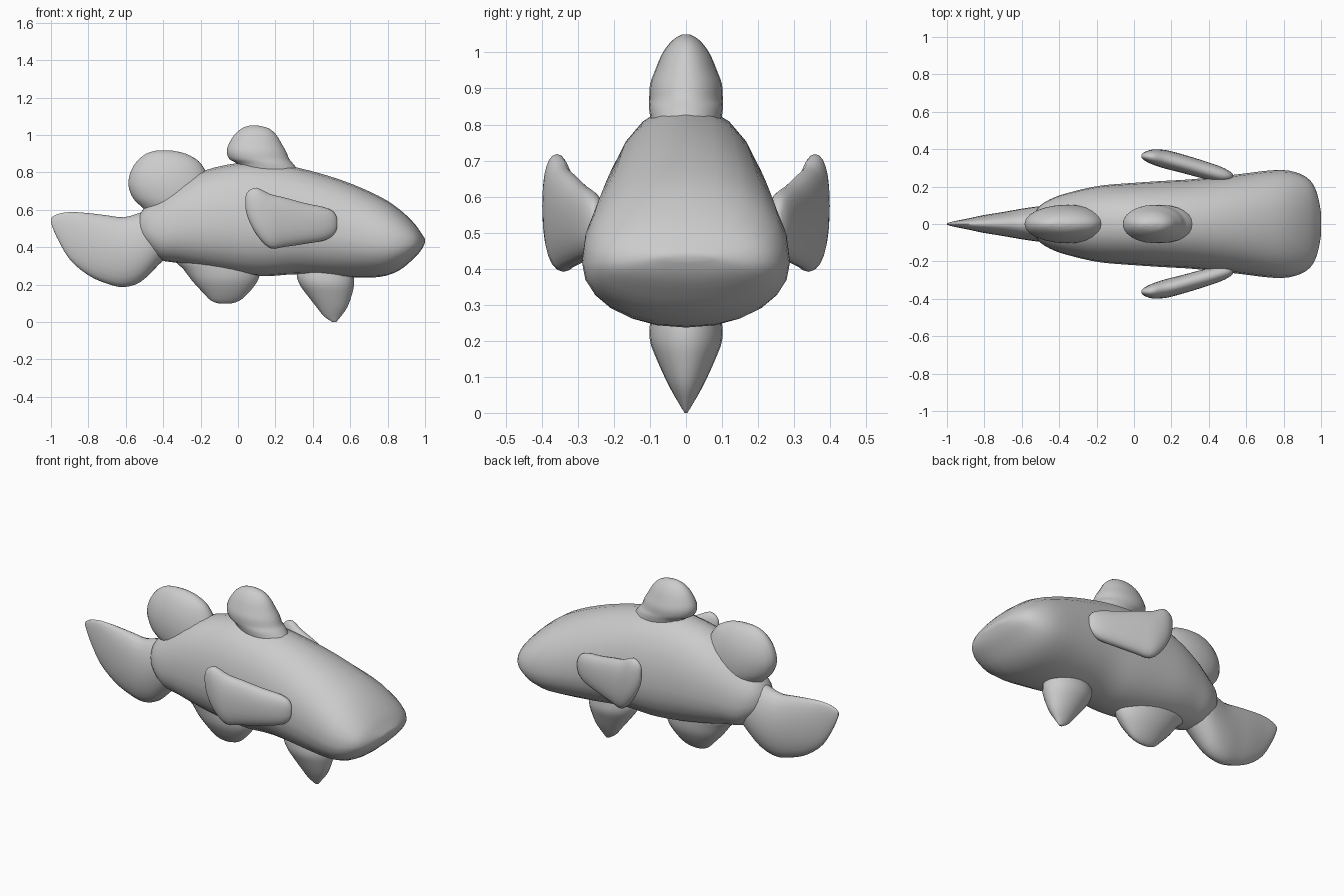
import bpy
import bmesh
from math import cos, sin, pi, copysign


def smooth_rows(rows, steps=3):
    """Catmull-Rom interpolation between section rows."""
    out = []
    for i in range(len(rows) - 1):
        a, b, c, d = (rows[max(0, min(len(rows) - 1, i + k))] for k in (-1, 0, 1, 2))
        for s in range(steps):
            t = s / steps
            out.append([0.5 * (2 * q + (r - p) * t + (2 * p - 5 * q + 4 * r - u) * t * t
                               + (3 * q - p - 3 * r + u) * t ** 3)
                        for p, q, r, u in zip(a, b, c, d)])
    out.append(list(rows[-1]))
    return out


def loft(name, rows, axis, mid=0.5, power=1.0, sides=24):
    """Rows: position on axis, low edge, high edge, half width, y centre.
    axis 'x' stacks y-z sections, axis 'z' stacks x-y sections."""
    bm = bmesh.new()
    rings = []
    for pos, lo, hi, w, yc in smooth_rows(rows):
        ring = []
        centre = lo + (hi - lo) * mid
        for k in range(sides):
            c, s = cos(2 * pi * k / sides), sin(2 * pi * k / sides)
            c, s = (copysign(abs(v) ** power, v) for v in (c, s))
            y = yc + max(w, 0.001) * c
            v = centre + s * ((hi - centre) if s > 0 else (centre - lo))
            ring.append(bm.verts.new((pos, y, v) if axis == 'x' else (v, y, pos)))
        rings.append(ring)
    for r0, r1 in zip(rings, rings[1:]):
        for k in range(sides):
            j = (k + 1) % sides
            bm.faces.new((r0[k], r0[j], r1[j], r1[k]))
    bm.faces.new(rings[0])
    bm.faces.new(rings[-1])
    bmesh.ops.recalc_face_normals(bm, faces=bm.faces)
    mesh = bpy.data.meshes.new(name)
    bm.to_mesh(mesh)
    bm.free()
    ob = bpy.data.objects.new(name, mesh)
    bpy.context.collection.objects.link(ob)
    bpy.ops.object.select_all(action='DESELECT')
    bpy.context.view_layer.objects.active = ob
    ob.select_set(True)
    bpy.ops.object.shade_smooth_by_angle(angle=1.0)
    return ob


# Body, tail end to blunt wide nose
loft("body", [
    (-0.54, 0.47, 0.55, 0.04, 0), (-0.50, 0.41, 0.61, 0.10, 0),
    (-0.42, 0.335, 0.67, 0.145, 0), (-0.32, 0.315, 0.74, 0.175, 0),
    (-0.18, 0.285, 0.81, 0.205, 0), (0.0, 0.255, 0.85, 0.22, 0),
    (0.15, 0.245, 0.85, 0.23, 0), (0.32, 0.255, 0.825, 0.24, 0),
    (0.55, 0.24, 0.76, 0.265, 0), (0.75, 0.24, 0.675, 0.288, 0),
    (0.86, 0.275, 0.605, 0.278, 0), (0.94, 0.34, 0.53, 0.235, 0),
    (0.98, 0.385, 0.475, 0.16, 0), (1.0, 0.425, 0.445, 0.06, 0)],
    'x', mid=0.42, power=0.93)

# Tail fin, wedge thinning to the tip
loft("tail_fin", [
    (-1.0, 0.53, 0.555, 0.004, 0), (-0.97, 0.455, 0.575, 0.013, 0),
    (-0.90, 0.335, 0.588, 0.027, 0), (-0.80, 0.25, 0.582, 0.048, 0),
    (-0.70, 0.205, 0.57, 0.064, 0), (-0.61, 0.187, 0.56, 0.08, 0),
    (-0.52, 0.215, 0.585, 0.093, 0), (-0.43, 0.30, 0.61, 0.10, 0),
    (-0.35, 0.38, 0.6, 0.08, 0)], 'x')

# Two lobes on the back
loft("front_dorsal_fin", [
    (0.76, 0.02, 0.36, 0.09, 0), (0.84, 0.0, 0.30, 0.102, 0),
    (0.87, -0.045, 0.275, 0.102, 0), (0.91, -0.06, 0.258, 0.10, 0),
    (0.95, -0.05, 0.235, 0.086, 0), (1.0, -0.02, 0.205, 0.064, 0),
    (1.035, 0.02, 0.165, 0.036, 0), (1.05, 0.06, 0.11, 0.01, 0)], 'z')
loft("rear_dorsal_fin", [
    (0.55, -0.46, -0.12, 0.08, 0), (0.61, -0.51, -0.12, 0.095, 0),
    (0.66, -0.56, -0.13, 0.102, 0), (0.73, -0.586, -0.14, 0.102, 0),
    (0.80, -0.575, -0.17, 0.09, 0), (0.86, -0.54, -0.21, 0.066, 0),
    (0.90, -0.49, -0.28, 0.037, 0), (0.916, -0.44, -0.35, 0.01, 0)], 'z')

# Two lobes under the belly
loft("front_belly_fin", [
    (0.0, 0.505, 0.525, 0.004, 0), (0.03, 0.46, 0.55, 0.022, 0),
    (0.08, 0.42, 0.585, 0.05, 0), (0.15, 0.365, 0.61, 0.082, 0),
    (0.20, 0.33, 0.62, 0.10, 0), (0.25, 0.315, 0.617, 0.10, 0),
    (0.33, 0.33, 0.60, 0.09, 0)], 'z')
loft("rear_belly_fin", [
    (0.098, -0.10, -0.04, 0.008, 0), (0.115, -0.145, 0.01, 0.028, 0),
    (0.16, -0.19, 0.06, 0.06, 0), (0.22, -0.245, 0.105, 0.09, 0),
    (0.28, -0.29, 0.12, 0.10, 0), (0.33, -0.335, 0.11, 0.10, 0),
    (0.40, -0.32, 0.08, 0.09, 0)], 'z')

# Side fins flaring outwards to the rear, one mirrored across the body
for label, side in (("left", 1), ("right", -1)):
    loft(label + "_side_fin", [
        (x, lo, hi, w, y * side) for x, lo, hi, w, y in (
            (0.04, 0.61, 0.67, 0.008, 0.362), (0.055, 0.55, 0.70, 0.022, 0.362),
            (0.10, 0.465, 0.718, 0.04, 0.358), (0.17, 0.395, 0.685, 0.05, 0.345),
            (0.25, 0.402, 0.665, 0.05, 0.325), (0.36, 0.418, 0.635, 0.048, 0.294),
            (0.46, 0.436, 0.614, 0.042, 0.266), (0.51, 0.465, 0.59, 0.026, 0.257),
            (0.53, 0.50, 0.555, 0.008, 0.256))], 'x', power=0.9)
